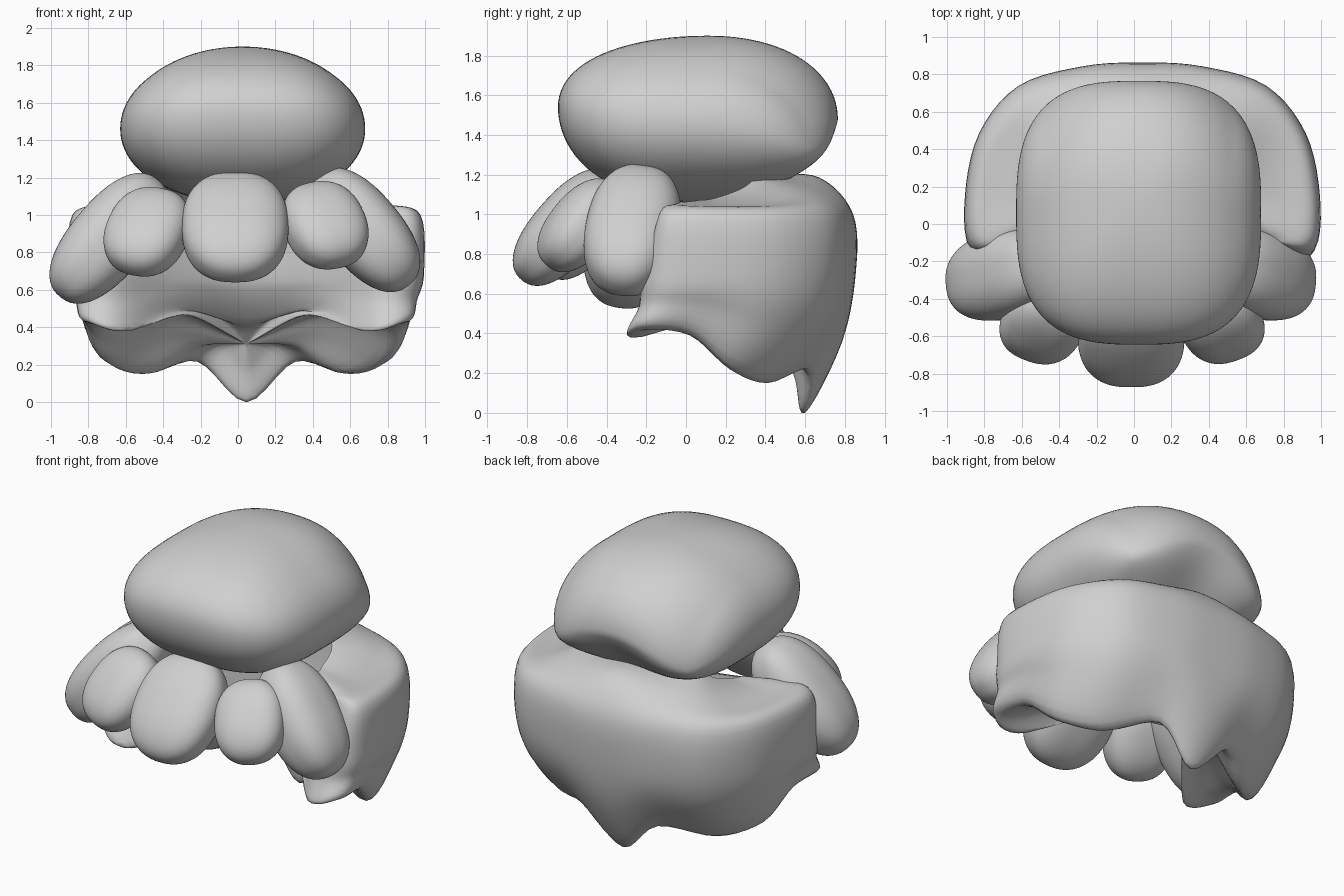
import bpy, bmesh, math
from mathutils import Vector, Euler

old = bpy.data.objects.get("Cube")
if old:
    bpy.data.objects.remove(old, do_unlink=True)

GREY = (0.63, 0.63, 0.63, 1)
mat = bpy.data.materials.new("plain grey")
mat.use_nodes = True
mat.diffuse_color = GREY
mat.node_tree.nodes["Principled BSDF"].inputs["Base Color"].default_value = GREY


def finish(name, bm):
    mesh = bpy.data.meshes.new(name)
    bm.to_mesh(mesh)
    bm.free()
    mesh.materials.append(mat)
    for p in mesh.polygons:
        p.use_smooth = True
    ob = bpy.data.objects.new(name, mesh)
    bpy.context.collection.objects.link(ob)


def blob(name, centre, half, tilt=(0, 0, 0), m=2.5, n=2.3, deform=None):
    """Rounded box: m squares the cross-section, n squares the long profile."""
    bm = bmesh.new()
    bmesh.ops.create_cube(bm, size=2)
    bmesh.ops.subdivide_edges(bm, edges=bm.edges[:], cuts=23, use_grid_fill=True)
    rot = Euler([math.radians(a) for a in tilt]).to_matrix()
    for v in bm.verts:
        d = Vector([math.tan(c * math.pi / 4) for c in v.co])
        flat = (abs(d.x) ** m + abs(d.y) ** m) ** (n / m)
        d /= (flat + abs(d.z) ** n) ** (1 / n)
        d = Vector([c * h for c, h in zip(d, half)])
        if deform:
            d = deform(d)
        v.co = rot @ d + Vector(centre)
    finish(name, bm)


def smooth_path(points, steps, closed=False):
    """Catmull-Rom curve through the points."""
    if closed:
        pts = [points[-1]] + points + points[:2]
    else:
        pts = [points[0] * 2 - points[1]] + points + [points[-1] * 2 - points[-2]]
    out = []
    for a, b, c, d in zip(pts, pts[1:], pts[2:], pts[3:]):
        for k in range(steps):
            t = k / steps
            out.append(0.5 * (2 * b + (c - a) * t + (2 * a - 5 * b + 4 * c - d) * t * t
                              + (3 * b - a - 3 * c + d) * t ** 3))
    return out if closed else out + [points[-1]]


# Top cap: back corners droop, the lower back is dented, the front is raised
def cap_shape(d):
    low = max(0, -d.z / 0.42)
    high = max(0, d.z / 0.42)
    back = max(0, d.y / 0.7) ** 2
    front = max(0, -d.y / 0.7) ** 2
    side = min(1, abs(d.x) / 0.5) ** 2
    d.z += (0.06 * front - 0.19 * back * side) * (1 - low) - 0.02 * side * (1 - low)
    d.y -= 0.16 * back * low * math.exp(-(d.x / 0.28) ** 2)
    d.y += 0.05 * high ** 2
    return d


blob("top_cap", (0.025, 0.06, 1.48), (0.655, 0.705, 0.42), m=2.9, n=2.05, deform=cap_shape)

# Fringe locks
blob("fringe_centre", (-0.015, -0.6, 0.935), (0.285, 0.17, 0.35), (-41, 0, 0), m=2.6, n=2.3)
blob("fringe_inner_left", (0.465, -0.53, 0.945), (0.22, 0.155, 0.265), (-40, -10, 20))
blob("fringe_inner_right", (-0.485, -0.53, 0.91), (0.22, 0.155, 0.27), (-40, 10, -20))
blob("fringe_outer_left", (0.67, -0.27, 0.92), (0.205, 0.235, 0.385), (-10, -40, 0))
blob("fringe_outer_right", (-0.69, -0.27, 0.875), (0.205, 0.235, 0.41), (-10, 40, 0))

# Back hair body, front to back: wall (x, y), hem (x, y, z), top rim (x, y, z)
COLUMNS = [
    ((0.00, 0.17), (0.00, 0.33, 0.43), (0.00, 0.14, 1.05)),
    ((0.40, 0.03), (0.37, 0.10, 0.50), (0.30, 0.08, 1.05)),
    ((0.73, -0.21), (0.65, -0.26, 0.38), (0.45, 0.04, 1.05)),
    ((0.92, -0.14), (0.83, -0.21, 0.42), (0.50, 0.06, 1.07)),
    ((0.945, 0.15), (0.81, 0.02, 0.39), (0.48, 0.14, 1.08)),
    ((0.87, 0.48), (0.75, 0.22, 0.22), (0.45, 0.28, 1.13)),
    ((0.66, 0.73), (0.56, 0.41, 0.15), (0.36, 0.36, 1.19)),
    ((0.32, 0.835), (0.27, 0.62, 0.22), (0.20, 0.40, 1.20)),
    ((0.00, 0.855), (0.00, 0.60, 0.00), (0.00, 0.42, 1.20)),
]
HOLLOW = Vector((0, 0.5, 0.31))


def column(wall, hem, rim):
    hem, rim = Vector(hem), Vector(rim)
    under = HOLLOW.lerp(hem, 0.5)
    under.z += 0.12 * (hem - HOLLOW).xy.length
    mid = Vector((*wall, 0.70))
    low = hem.lerp(mid, 0.72)
    low.z = (hem.z + mid.z) / 2
    shoulder = Vector((wall[0] * 0.98, max(wall[1] * 0.985, -0.11), 1.0))
    crown = shoulder.lerp(rim, 0.4)
    crown.z = rim.z - 0.015 - 0.14 * max(0, wall[0] * wall[1])
    return smooth_path([HOLLOW, under, hem, low, mid, shoulder, crown, rim], 6)


half = [column(*c) for c in COLUMNS]
mirrored = [[Vector((-p.x, p.y, p.z)) for p in c] for c in reversed(half[1:-1])]
rows = [smooth_path(list(r), 5, closed=True) for r in zip(*(half + mirrored))]

bm = bmesh.new()
grid = [[bm.verts.new(p + Vector((0.045, 0, 0))) for p in r] for r in rows]
for lower, upper in zip(grid, grid[1:]):
    for i in range(len(lower)):
        j = (i + 1) % len(lower)
        bm.faces.new((lower[i], lower[j], upper[j], upper[i]))
bmesh.ops.remove_doubles(bm, verts=bm.verts[:], dist=0.0005)
finish("back_hair", bm)
